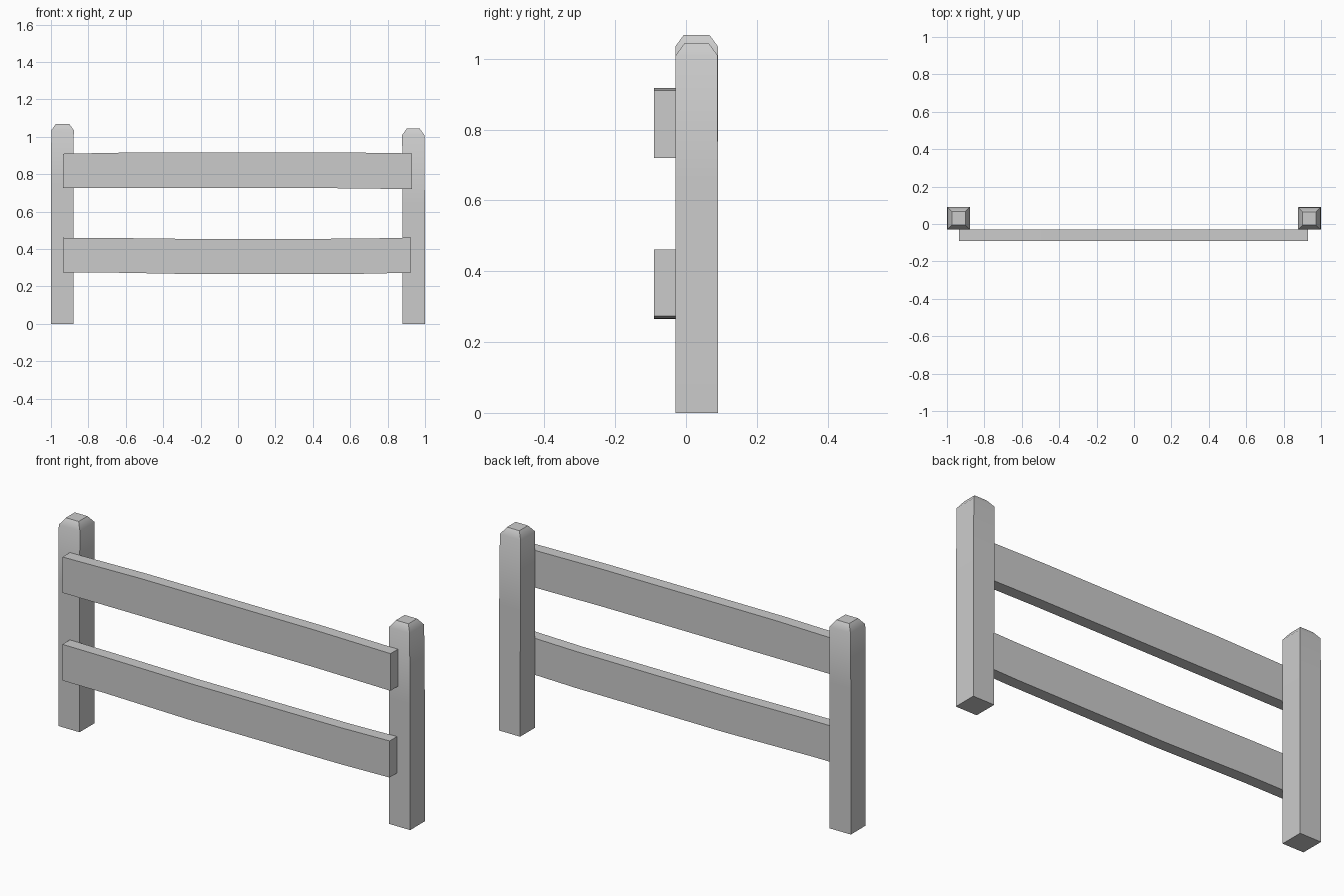
import bpy, bmesh, math

if "Cube" in bpy.data.objects:
    bpy.data.objects.remove(bpy.data.objects["Cube"])


def loft(name, rings):
    """Skin four-sided rings into a capped solid."""
    bm = bmesh.new()
    loops = [[bm.verts.new(p) for p in ring] for ring in rings]
    for a, b in zip(loops, loops[1:]):
        for i in range(4):
            j = (i + 1) % 4
            bm.faces.new((a[i], a[j], b[j], b[i]))
    bm.faces.new(loops[0])
    bm.faces.new(loops[-1])
    bmesh.ops.recalc_face_normals(bm, faces=bm.faces)
    mesh = bpy.data.meshes.new(name)
    bm.to_mesh(mesh)
    bm.free()
    obj = bpy.data.objects.new(name, mesh)
    bpy.context.collection.objects.link(obj)
    return obj


def post(name, sections):
    """Square post; each section is (z, centre x, half width)."""
    cy = 0.03
    obj = loft(name, [[(x - h, cy - h, z), (x + h, cy - h, z),
                       (x + h, cy + h, z), (x - h, cy + h, z)]
                      for z, x, h in sections])
    # Soft chamfer shoulders, crisp corners
    bpy.ops.object.select_all(action='DESELECT')
    bpy.context.view_layer.objects.active = obj
    obj.select_set(True)
    bpy.ops.object.shade_smooth_by_angle(angle=math.radians(45))


def rail(name, sections):
    """Slightly bowed plank; each section is (x, bottom z, top z)."""
    front, back = -0.09, -0.03
    loft(name, [[(x, front, lo), (x, back, lo), (x, back, hi), (x, front, hi)]
                for x, lo, hi in sections])


# Posts with chamfered tops
post("left_post", [(0, -0.94, 0.06), (0.75, -0.94, 0.06),
                   (1.035, -0.938, 0.06), (1.068, -0.938, 0.036)])
post("right_post", [(0, 0.94, 0.06), (0.65, 0.939, 0.06),
                    (1.01, 0.937, 0.059), (1.043, 0.937, 0.035)])

# Rails nailed to the front of the posts
rail("upper_rail", [(-0.935, 0.725, 0.909), (-0.5, 0.725, 0.917),
                    (0.5, 0.725, 0.917), (0.93, 0.72, 0.911)])
rail("lower_rail", [(-0.935, 0.274, 0.46), (-0.7, 0.274, 0.459),
                    (-0.2, 0.265, 0.453), (0.65, 0.267, 0.455),
                    (0.925, 0.273, 0.461)])
